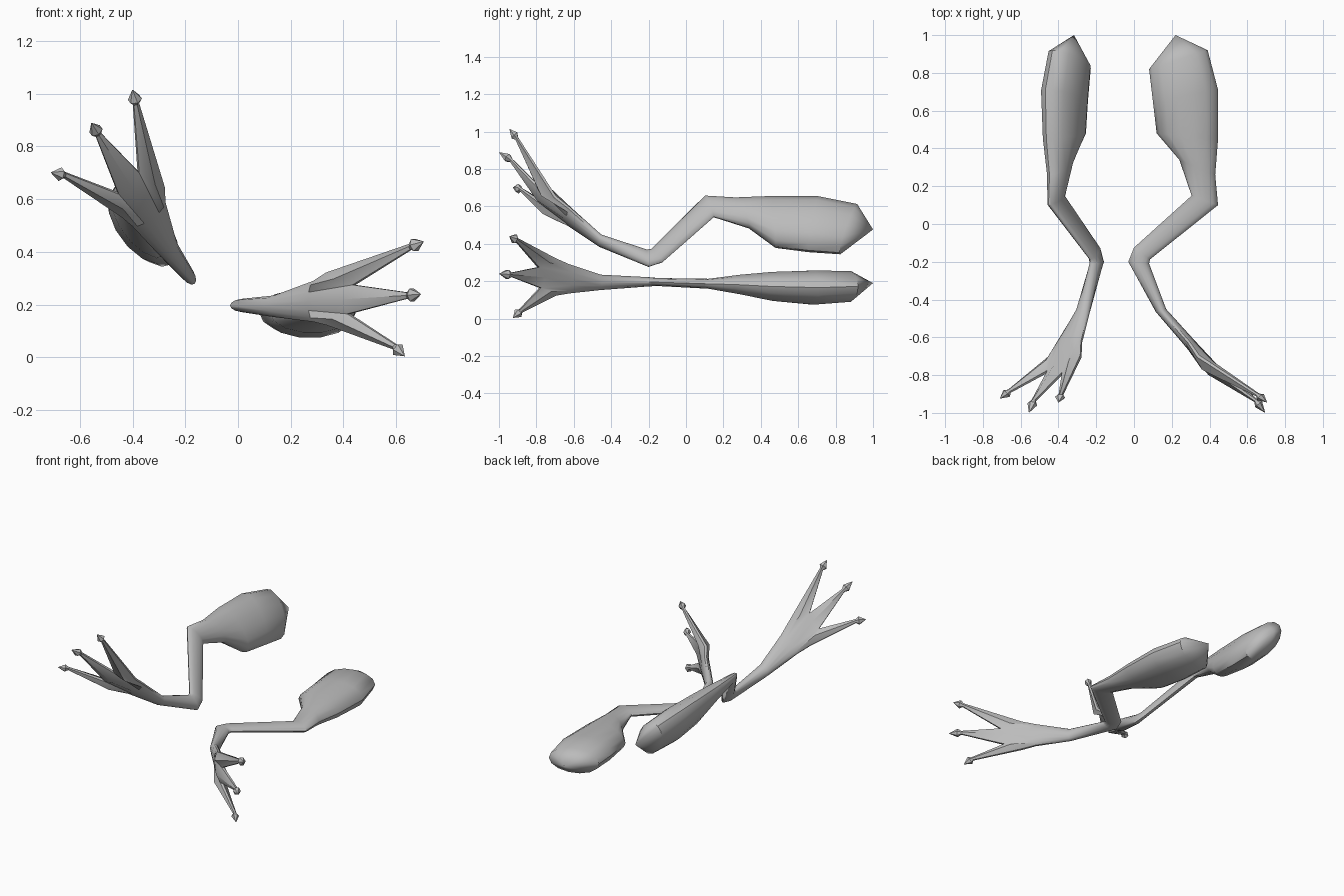
import bpy, bmesh, math
from mathutils import Vector, Matrix

cube = bpy.data.objects.get("Cube")
if cube:
    bpy.data.objects.remove(cube)

grey = bpy.data.materials.new("plain_grey")
grey.use_nodes = True
colour = (0.5, 0.5, 0.5, 1)
grey.diffuse_color = colour
grey.node_tree.nodes["Principled BSDF"].inputs["Base Color"].default_value = colour

SPAN = 7   # points from the top to the bottom of a section, on each side

# Sections from hip to palm: outer edge x, y; inner edge x, y; bottom z, top z
SECTIONS = [
    (.08, .82, .39, .92, .09, .255),
    (.10, .65, .445, .71, .075, .257),
    (.12, .48, .445, .45, .095, .25),
    (.24, .34, .43, .26, .13, .235),
    (.305, .15, .445, .10, .16, .213),
    (0, -.125, .085, -.187, .175, .217),
    (-.03, -.20, .08, -.21, .172, .222),
    (.115, -.465, .17, -.45, .153, .235),
    (.265, -.64, .315, -.61, .135, .29),
]
HIP = Vector((.22, 1, .19))

# Palm edge: outer edges, toe middles and webs, from top to bottom, with half thickness
PALM = [((.34, -.70, .322), .008), ((.39, -.75, .298), .036),
        ((.44, -.79, .275), .008), ((.42, -.775, .22), .036),
        ((.42, -.78, .165), .008), ((.385, -.745, .145), .036),
        ((.34, -.70, .123), .008)]
SOLE = Vector((-.75, -.66, 0))   # direction the sole faces

# Toes: neck and tip
TOES = [((.655, -.905, .42), (.705, -.945, .44)),
        ((.645, -.935, .235), (.695, -1, .24)),
        ((.595, -.885, .04), (.633, -.925, .004))]


def section(xa, ya, xb, yb, low, high):
    """Oval ring that is upright in z and spans two edge points."""
    mid = Vector(((xa + xb) / 2, (ya + yb) / 2, (low + high) / 2))
    side = Vector((xa - xb, ya - yb, 0)) / 2
    angles = [math.pi * (s + .5) / SPAN for s in range(SPAN)]
    up = Vector((0, 0, (high - low) / 2 / math.cos(angles[0])))
    outer = [mid + up * math.cos(a) + side * math.sin(a) for a in angles]
    inner = [mid + up * math.cos(a) - side * math.sin(a) for a in angles]
    return outer + inner[::-1]


def bridge(bm, a, b):
    for i in range(len(a)):
        j = (i + 1) % len(a)
        bm.faces.new((a[i], a[j], b[j], b[i]))


def fan(bm, ring, point):
    tip = bm.verts.new(point)
    for i in range(len(ring)):
        bm.faces.new((ring[i], ring[(i + 1) % len(ring)], tip))


def add_toe(bm, base, neck, tip):
    """Taper from the palm to a neck, then a small pointed bulb."""
    neck, tip = Vector(neck), Vector(tip)
    axis = (tip - neck).normalized()
    across = axis.cross(SOLE).normalized()
    if across.z < 0:
        across.negate()
    ring = base
    for along, radius in ((0, .011), (.3, .024)):
        mid = neck.lerp(tip, along)
        pts = [(1, .5), (0, 1), (-1, .5), (-1, -.5), (0, -1), (1, -.5)]
        new = [bm.verts.new(mid + across * radius * u + SOLE * radius * v) for u, v in pts]
        bridge(bm, ring, new)
        ring = new
    fan(bm, ring, tip)


def build_leg(name, placement):
    bm = bmesh.new()
    shapes = [section(*s) for s in SECTIONS]
    front = [Vector(p) + SOLE * t for p, t in PALM]
    back = [Vector(p) - SOLE * t for p, t in PALM]
    shapes.append(front + back[::-1])
    rings = [[bm.verts.new(p) for p in shape] for shape in shapes]
    # Thigh, shin and palm
    fan(bm, rings[0], HIP)
    for a, b in zip(rings, rings[1:]):
        bridge(bm, a, b)
    # Toes
    palm = rings[-1]
    for k, (neck, tip) in enumerate(TOES):
        ids = [2 * k, 2 * k + 1, 2 * k + 2]
        ids += [2 * SPAN - 1 - i for i in reversed(ids)]
        add_toe(bm, [palm[i] for i in ids], neck, tip)
    bm.transform(placement)
    bmesh.ops.recalc_face_normals(bm, faces=bm.faces)
    mesh = bpy.data.meshes.new(name)
    bm.to_mesh(mesh)
    bm.free()
    mesh.materials.append(grey)
    leg = bpy.data.objects.new(name, mesh)
    bpy.context.collection.objects.link(leg)
    return leg


# The right leg is the left one mirrored and rolled about y
mirrored = (Matrix.Translation((-.342, 0, .187))
            @ Matrix.Rotation(math.radians(54), 4, 'Y')
            @ Matrix.Diagonal((-1, 1, 1, 1)))
legs = [build_leg("left_leg", Matrix.Identity(4)), build_leg("right_leg", mirrored)]

bpy.ops.object.select_all(action='DESELECT')
for leg in legs:
    leg.select_set(True)
bpy.context.view_layer.objects.active = legs[0]
bpy.ops.object.shade_smooth_by_angle(angle=math.radians(40))
